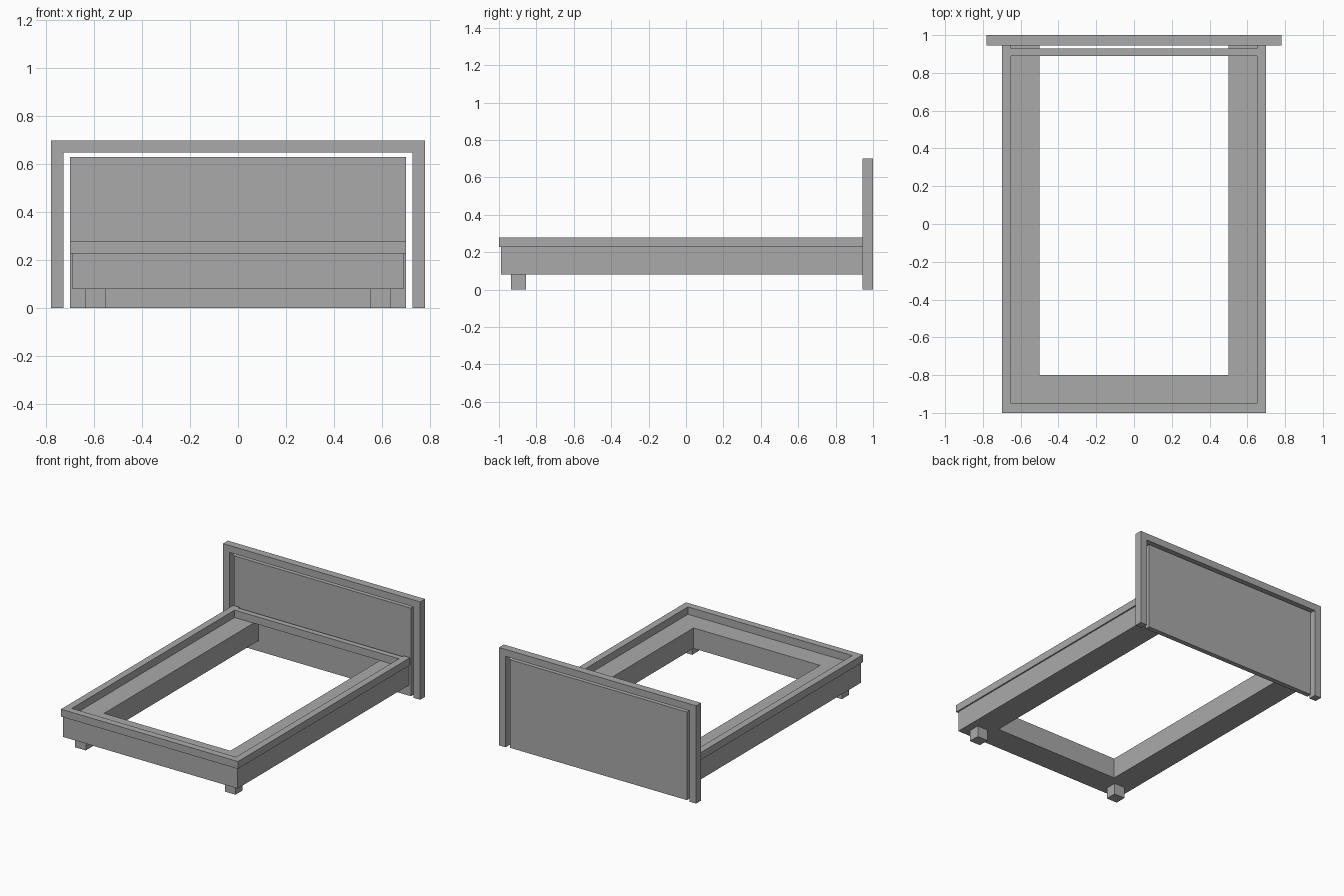
import bpy, bmesh

cube = bpy.data.objects.get("Cube")
if cube:
    bpy.data.objects.remove(cube, do_unlink=True)

grey = bpy.data.materials.new("plain_grey")
grey.use_nodes = True
colour = (0.4, 0.4, 0.4, 1)
grey.diffuse_color = colour
grey.node_tree.nodes["Principled BSDF"].inputs["Base Color"].default_value = colour


def finish(name, bm):
    bmesh.ops.recalc_face_normals(bm, faces=bm.faces)
    mesh = bpy.data.meshes.new(name)
    bm.to_mesh(mesh)
    bm.free()
    mesh.materials.append(grey)
    obj = bpy.data.objects.new(name, mesh)
    bpy.context.collection.objects.link(obj)
    return obj


def prism(name, outline, depth):
    """Extrude a closed outline of 3D points along the depth vector."""
    bm = bmesh.new()
    face = bm.faces.new([bm.verts.new(p) for p in outline])
    extruded = bmesh.ops.extrude_face_region(bm, geom=[face], use_keep_orig=True)
    moved = [g for g in extruded["geom"] if isinstance(g, bmesh.types.BMVert)]
    bmesh.ops.translate(bm, verts=moved, vec=depth)
    return finish(name, bm)


def box(name, x, y, z):
    outline = [(x[0], y[0], z[0]), (x[1], y[0], z[0]), (x[1], y[1], z[0]), (x[0], y[1], z[0])]
    return prism(name, outline, (0, 0, z[1] - z[0]))


def u_shape(outer, inner, closed_end, inner_end, open_end):
    """U outline: two arms joined at the closed end."""
    half = [(outer, open_end), (outer, closed_end)]
    arm = [(inner, inner_end), (inner, open_end)]
    return (half + [(-a, b) for a, b in reversed(half)]
            + [(-a, b) for a, b in reversed(arm)] + arm)


HEAD = 0.945  # front plane of the headboard

# Bed base and the raised rim on it, both open toward the headboard
prism("bed_base", [(x, y, 0.08) for x, y in u_shape(0.69, 0.5, -0.99, -0.8, HEAD)], (0, 0, 0.147))
prism("mattress_rim", [(x, y, 0.227) for x, y in u_shape(0.7, 0.65, -1, -0.95, HEAD)], (0, 0, 0.053))

# Cross rail at the head end
box("head_rail", (-0.65, 0.65), (0.89, 0.93), (0.227, 0.28))

# Headboard: arch-shaped frame around a separate recessed panel
prism("headboard_frame", [(x, HEAD, z) for x, z in u_shape(0.78, 0.727, 0.7, 0.65, 0)], (0, 1 - HEAD, 0))
box("headboard_panel", (-0.7, 0.7), (0.955, 0.99), (0, 0.63))

# Front feet
for side, a, b in (("left", 0.55, 0.635), ("right", -0.635, -0.55)):
    box(side + "_front_foot", (a, b), (-0.935, -0.855), (0, 0.08))
